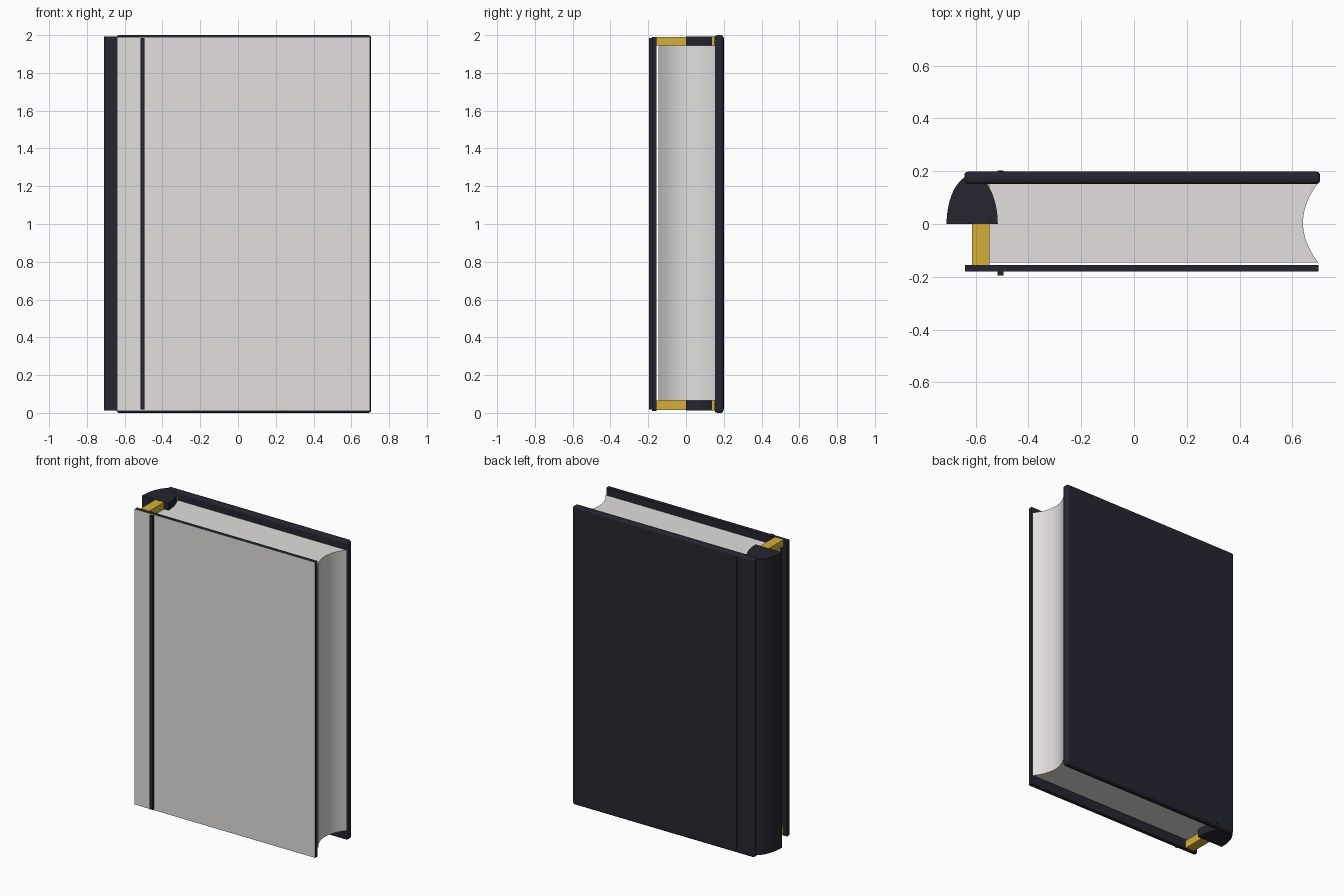
import bpy, bmesh, math

if "Cube" in bpy.data.objects:
    bpy.data.objects.remove(bpy.data.objects["Cube"], do_unlink=True)


def material(name, rgb):
    m = bpy.data.materials.new(name)
    m.use_nodes = True
    m.diffuse_color = (*rgb, 1)
    bsdf = next(n for n in m.node_tree.nodes if n.type == 'BSDF_PRINCIPLED')
    bsdf.inputs["Base Color"].default_value = (*rgb, 1)
    return m


LEATHER = material("dark leather", (0.0185, 0.0185, 0.030))
PAPER = material("pale paper", (0.76, 0.74, 0.725))
GOLD = material("gold thread", (0.66, 0.43, 0.04))


def prism(name, outline, z0, z1, mat, smooth=False):
    """Extrude an outline in plan from z0 up to z1."""
    bm = bmesh.new()
    base = bm.faces.new([bm.verts.new((x, y, z0)) for x, y in outline])
    top = bmesh.ops.extrude_face_region(bm, geom=[base])["geom"]
    verts = [v for v in top if isinstance(v, bmesh.types.BMVert)]
    bmesh.ops.translate(bm, verts=verts, vec=(0, 0, z1 - z0))
    bmesh.ops.recalc_face_normals(bm, faces=bm.faces)
    mesh = bpy.data.meshes.new(name)
    bm.to_mesh(mesh)
    bm.free()
    mesh.materials.append(mat)
    obj = bpy.data.objects.new(name, mesh)
    bpy.context.collection.objects.link(obj)
    if smooth:
        bpy.ops.object.select_all(action='DESELECT')
        obj.select_set(True)
        bpy.context.view_layer.objects.active = obj
        bpy.ops.object.shade_smooth_by_angle(angle=math.radians(30))
    return obj


def box(name, x0, x1, y0, y1, z0, z1, mat):
    return prism(name, [(x0, y0), (x1, y0), (x1, y1), (x0, y1)], z0, z1, mat)


# Back cover with softened edges
back = box("back_cover", -0.643, 0.705, 0.152, 0.198, 0, 2, LEATHER)
bevel = back.modifiers.new("rounded edges", 'BEVEL')
bevel.width = 0.014
bevel.segments = 3

# Front cover, its outer face lined with paper
front = box("front_cover", -0.64, 0.698, -0.18, -0.155, 0.01, 1.99, LEATHER)
front.data.materials.append(PAPER)
for face in front.data.polygons:
    if face.normal.y < -0.9:
        face.material_index = 1

# Hinge strips on both covers
box("front_hinge_strip", -0.517, -0.495, -0.196, -0.18, 0.018, 1.985, LEATHER)
box("back_hinge_strip", -0.517, -0.495, 0.195, 0.202, 0.018, 1.985, LEATHER)

# Page block with a hollowed fore edge
STEPS = 16
fore_edge = []
for i in range(STEPS + 1):
    t = 2 * i / STEPS - 1
    fore_edge.append((0.64 + 0.057 * t * t, 0.005 + 0.15 * t))
prism("page_block", [(-0.60, 0.155), (-0.60, -0.145)] + fore_edge,
      0.065, 1.945, PAPER, smooth=True)

# Rounded spine, half an ellipse in plan
arc = [math.pi * i / 24 for i in range(25)]
prism("spine", [(-0.613 + 0.097 * math.cos(a), 0.185 * math.sin(a)) for a in arc],
      0.012, 1.993, LEATHER, smooth=True)

# Headbands at both ends of the page block
for name, low, high in (("lower_headband", 0.014, 0.065),
                        ("upper_headband", 1.945, 1.991)):
    box(name, -0.613, -0.548, -0.155, 0.15, low, high, GOLD)
